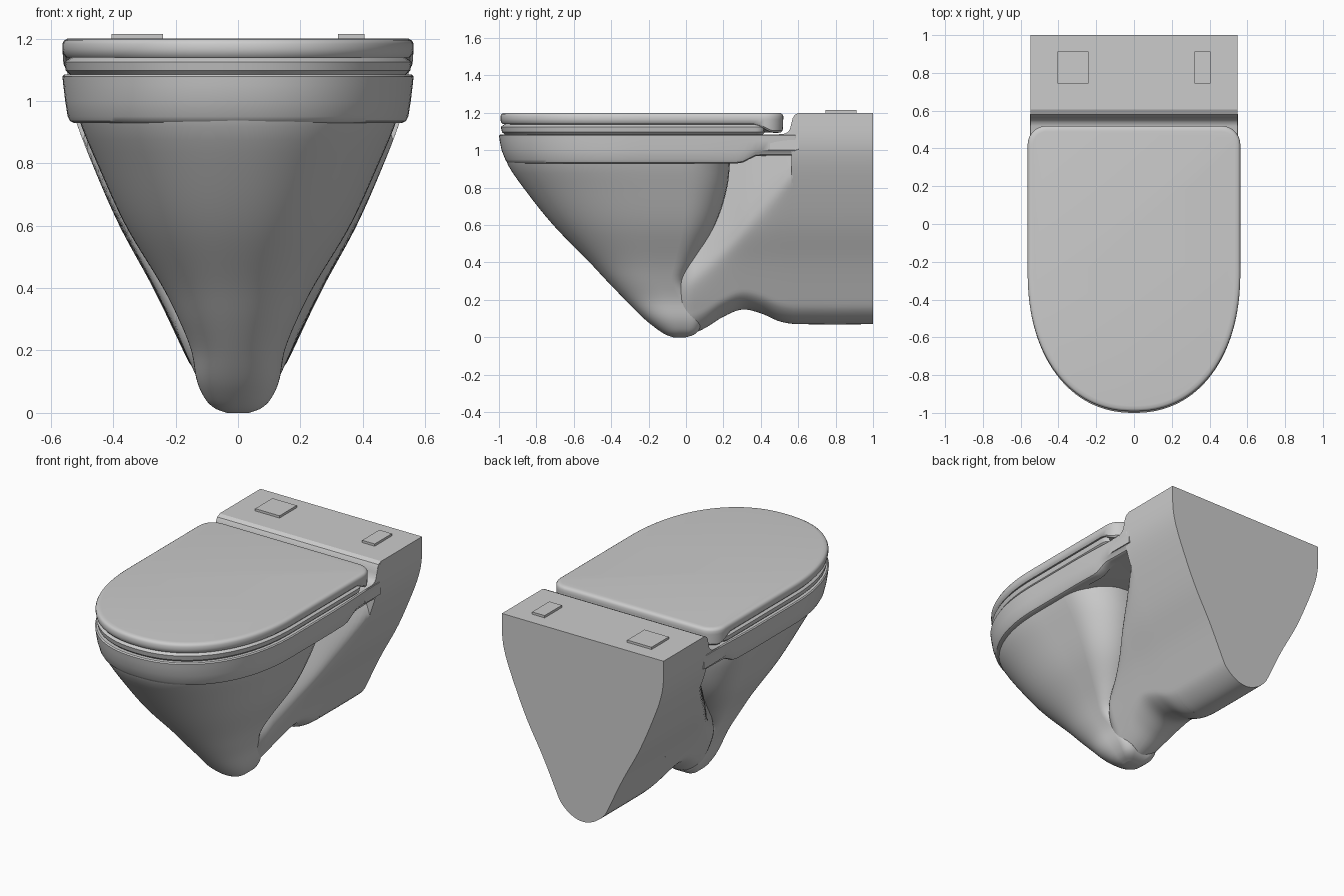
import bpy, bmesh, math

if "Cube" in bpy.data.objects:
    bpy.data.objects.remove(bpy.data.objects["Cube"])

ceramic = bpy.data.materials.new("ceramic_grey")
ceramic.use_nodes = True
GREY = (0.6, 0.6, 0.6, 1)
ceramic.diffuse_color = GREY
ceramic.node_tree.nodes["Principled BSDF"].inputs["Base Color"].default_value = GREY


def interp(table, v):
    """Smooth interpolation of the rows of a table keyed by the first column."""
    v = min(max(v, table[0][0]), table[-1][0])
    last = len(table) - 1
    i = max(k for k in range(last) if table[k][0] <= v)
    h = table[i + 1][0] - table[i][0]
    u = (v - table[i][0]) / h

    def slope(k, c):
        a, b = max(k - 1, 0), min(k + 1, last)
        return (table[b][c] - table[a][c]) / (table[b][0] - table[a][0])

    out = []
    for c in range(1, len(table[0])):
        p, q = table[i][c], table[i + 1][c]
        m, n = slope(i, c) * h, slope(i + 1, c) * h
        out.append(p + m * u + (3 * (q - p) - 2 * m - n) * u * u + (m + n - 2 * (q - p)) * u ** 3)
    return out


def smoothstep(a, b, v):
    t = min(max((v - a) / (b - a), 0), 1)
    return t * t * (3 - 2 * t)


def loft(name, rings, angle=35):
    """Skin equal-length closed rings and cap both ends."""
    bm = bmesh.new()
    rows = [[bm.verts.new(p) for p in ring] for ring in rings]
    count = len(rows[0])
    for a, b in zip(rows, rows[1:]):
        for i in range(count):
            j = (i + 1) % count
            bm.faces.new((a[i], a[j], b[j], b[i]))
    bm.faces.new(rows[0])
    bm.faces.new(rows[-1])
    bmesh.ops.recalc_face_normals(bm, faces=bm.faces)
    mesh = bpy.data.meshes.new(name)
    bm.to_mesh(mesh)
    bm.free()
    obj = bpy.data.objects.new(name, mesh)
    bpy.context.collection.objects.link(obj)
    mesh.materials.append(ceramic)
    bpy.ops.object.select_all(action="DESELECT")
    obj.select_set(True)
    bpy.context.view_layer.objects.active = obj
    bpy.ops.object.shade_smooth_by_angle(angle=math.radians(angle))


def outline(z, front, back, w, r, yc=-0.25, lift=0.0, lift_from=0.28, taper=0.0):
    """Horizontal ring: round front, straight sides, rounded back corners."""
    half = []
    for k in range(33):
        t = math.pi / 2 * k / 32
        half.append((w * math.sin(t) ** 0.91, yc - (yc - front) * max(math.cos(t), 0) ** 0.91))
    for k in range(1, 25):
        half.append((w, yc + (back - r - yc) * k / 24))
    for k in range(1, 9):
        t = math.pi / 2 * k / 8
        half.append((w - r + r * math.cos(t), back - r + r * math.sin(t)))
    ring = half + [(0, back)] + [(-x, y) for x, y in half[:0:-1]]
    return [(x * (1 - taper * smoothstep(0.1, 0.56, y)), y,
             z + lift * smoothstep(lift_from, lift_from + 0.11, y)) for x, y in ring]


# Lid, its rear edge turned down, and the seat below it: levels are (height, inset)
LID = [(1.138, 0.03), (1.14, 0.012), (1.15, 0.003), (1.165, 0), (1.183, 0),
       (1.193, 0.005), (1.198, 0.013), (1.2, 0.03)]
loft("lid", [outline(z, -0.992 + i, 0.52 - i, 0.563 - i, 0.1 - i, lift=-0.045 if z < 1.16 else 0,
                     lift_from=0.36) for z, i in LID])
SEAT = [(1.075, 0.03), (1.09, 0.014), (1.097, 0.006), (1.125, 0), (1.131, 0.008), (1.145, 0.03)]
loft("seat", [outline(z, -0.99 + i, 0.43 - i, 0.558 - i, 0.06 - i) for z, i in SEAT])

# Rim band around the bowl, underside raised and sides narrowing toward the rear
RIM = [(0.934, -0.92, 0.48), (0.929, -0.945, 0.525), (0.935, -0.957, 0.538), (0.95, -0.966, 0.546),
       (1.0, -0.986, 0.554), (1.05, -0.996, 0.56), (1.078, -1.0, 0.563), (1.084, -0.993, 0.557)]
loft("rim", [outline(z, f, 0.6, w, 0.02, lift=0.042 if z < 0.96 else 0, taper=0.024) for z, f, w in RIM])

# Bowl: height, front, back, half width, widest point
BOWL = [(0.0, -0.07, 0.0, 0.035, -0.04), (0.012, -0.105, 0.04, 0.07, -0.04),
        (0.04, -0.15, 0.07, 0.102, -0.04), (0.1, -0.225, 0.08, 0.131, -0.06),
        (0.2, -0.325, 0.04, 0.15, -0.1), (0.3, -0.422, -0.01, 0.19, -0.14),
        (0.4, -0.515, 0.04, 0.24, -0.15), (0.6, -0.71, 0.155, 0.36, -0.17),
        (0.8, -0.87, 0.22, 0.452, -0.22), (0.93, -0.957, 0.235, 0.506, -0.27),
        (1.0, -0.975, 0.24, 0.525, -0.28)]
bowl = []
for k in range(41):
    z = (k / 40) ** 1.7
    f, b, w, yc = interp(BOWL, z)
    bowl.append(outline(z, f, b, w, min(w, b - yc) * 0.5, yc))
loft("bowl", bowl, 60)

# Shield-shaped cross-section shared by the trap and the rear block
SHIELD = [(0.0, 0.1), (0.1, 0.13), (0.2, 0.176), (0.4, 0.272), (0.6, 0.38),
          (0.8, 0.468), (0.95, 0.524), (1.05, 0.545), (1.2, 0.548)]
BOTTOM = [(-0.16, 0.14), (-0.04, 0.02), (0.02, 0.016), (0.1, 0.048), (0.2, 0.11), (0.3, 0.148),
          (0.4, 0.128), (0.5, 0.085), (0.6, 0.07), (1.0, 0.07)]
RIDGE = [(-0.16, 0.22), (0.0, 0.29), (0.2, 0.46), (0.35, 0.63), (0.5, 0.8), (0.57, 0.88)]


def section(y, top, hollow):
    """Vertical ring at depth y; above the ridge the side falls away into a hollow."""
    base = interp(BOTTOM, y)[0]
    half = []
    for k in range(1, 41):
        z = base + (top - base) * (k / 40) ** 1.8
        t = min((z - base) / 0.1, 1)
        w = interp(SHIELD, z)[0] * math.sqrt(1 - (1 - t) ** 2)
        if hollow:
            ridge = interp(RIDGE, y)[0]
            limit = interp(SHIELD, ridge)[0] - 0.35 * (z - ridge)
            d = w - limit
            w -= 0.5 * (d + math.sqrt(d * d + 0.002 * (1 - smoothstep(0.35, 0.57, y))))
            w = max(w, 0.02) * (0.4 + 0.6 * smoothstep(-0.16, 0.03, y))
        half.append((w, y, z))
    return [(0, y, base)] + half + [(-x, y, z) for x, y, z in reversed(half)]


loft("trap", [section(-0.16 + 0.73 * k / 36, 1.0, True) for k in range(37)], 60)
loft("rear_block", [section(y, top, False) for y, top in
                    ((0.565, 1.15), (0.575, 1.17), (0.605, 1.2), (0.8, 1.2), (1.0, 1.2))])

# Coved shelf between the rim and the rear block
COVE = [(0.45, 1.0), (0.45, 1.084), (0.52, 1.086), (0.54, 1.094), (0.555, 1.11), (0.563, 1.14),
        (0.57, 1.17), (0.58, 1.188), (0.605, 1.2), (0.605, 1.0)]
loft("shelf_cove", [[(x, y, z) for y, z in COVE] for x in (-0.547, 0.547)])

# Flush buttons
for name, x0, x1 in (("large_button", -0.405, -0.24), ("small_button", 0.32, 0.405)):
    loft(name, [[(x0, 0.745, z), (x1, 0.745, z), (x1, 0.912, z), (x0, 0.912, z)] for z in (1.195, 1.214)])
